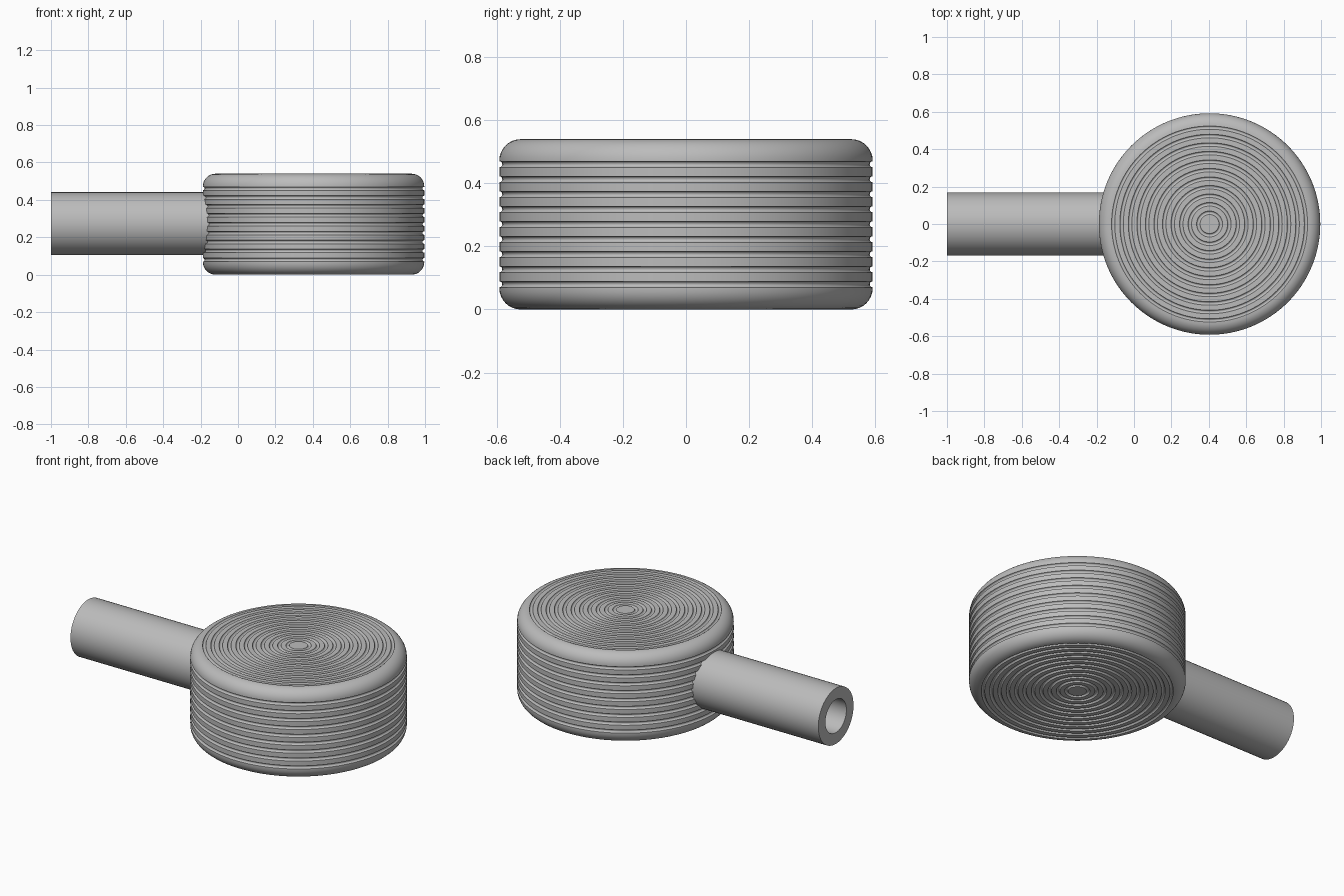
import bpy, bmesh, math
from mathutils import Matrix, Vector

cube = bpy.data.objects.get("Cube")
if cube:
    bpy.data.objects.remove(cube, do_unlink=True)

grey = bpy.data.materials.new("plain grey")
grey.use_nodes = True
colour = (0.5, 0.5, 0.5, 1)
grey.diffuse_color = colour
grey.node_tree.nodes["Principled BSDF"].inputs["Base Color"].default_value = colour


def lathe(name, profile, steps, place, angle):
    """Spin a profile of (radius, height) points about its axis."""
    bm = bmesh.new()
    verts = [bm.verts.new((r, 0, h)) for r, h in profile]
    edges = [bm.edges.new(pair) for pair in zip(verts, verts[1:])]
    bmesh.ops.spin(bm, geom=verts + edges, cent=(0, 0, 0), axis=(0, 0, 1),
                   angle=math.tau, steps=steps)
    bmesh.ops.remove_doubles(bm, verts=bm.verts, dist=0.0001)
    bmesh.ops.recalc_face_normals(bm, faces=bm.faces)
    bm.transform(place)
    mesh = bpy.data.meshes.new(name)
    bm.to_mesh(mesh)
    bm.free()
    mesh.materials.append(grey)
    obj = bpy.data.objects.new(name, mesh)
    bpy.context.collection.objects.link(obj)
    bpy.ops.object.select_all(action="DESELECT")
    bpy.context.view_layer.objects.active = obj
    obj.select_set(True)
    bpy.ops.object.shade_smooth_by_angle(angle=math.radians(angle))
    return obj


def groove(centre, along, inward, size):
    """Half-round dip in a profile, walked in the direction 'along'."""
    return [centre - along * size * math.cos(a) + inward * size * math.sin(a)
            for a in (math.pi * i / 6 for i in range(7))]


RADIUS, HALF, CORNER, DIP = 0.592, 0.27, 0.068, 0.0095
OUT, UP = Vector((1, 0)), Vector((0, 1))

# Upper half of the head: ringed face, rounded rim, ribbed wall down to the middle
upper = [Vector((0, HALF))]
for i in range(11):
    upper += groove(Vector((0.06 + 0.0456 * i, HALF)), OUT, -UP, DIP)
for i in range(9):
    a = math.pi / 2 * (1 - i / 8)
    upper.append(Vector((RADIUS - CORNER, HALF - CORNER))
                 + CORNER * Vector((math.cos(a), math.sin(a))))
for i in range(4):
    upper += groove(Vector((RADIUS, 0.0476 * (4 - i))), -UP, -OUT, DIP)

# Mirror the half about the middle groove
middle = groove(Vector((RADIUS, 0)), -UP, -OUT, DIP)
lower = [Vector((p.x, -p.y)) for p in reversed(upper)]
lathe("head", upper + middle + lower, 128,
      Matrix.Translation((0.404, 0, HALF)), 35)

# Hollow round handle, its inner end buried in the head
tube = [(0, 0.82), (0.1, 0.82), (0.1, 0), (0.168, 0), (0.168, 0.9), (0, 0.9)]
lathe("handle", tube, 48,
      Matrix.Translation((-1, 0, 0.273)) @ Matrix.Rotation(math.pi / 2, 4, "Y"), 35)
